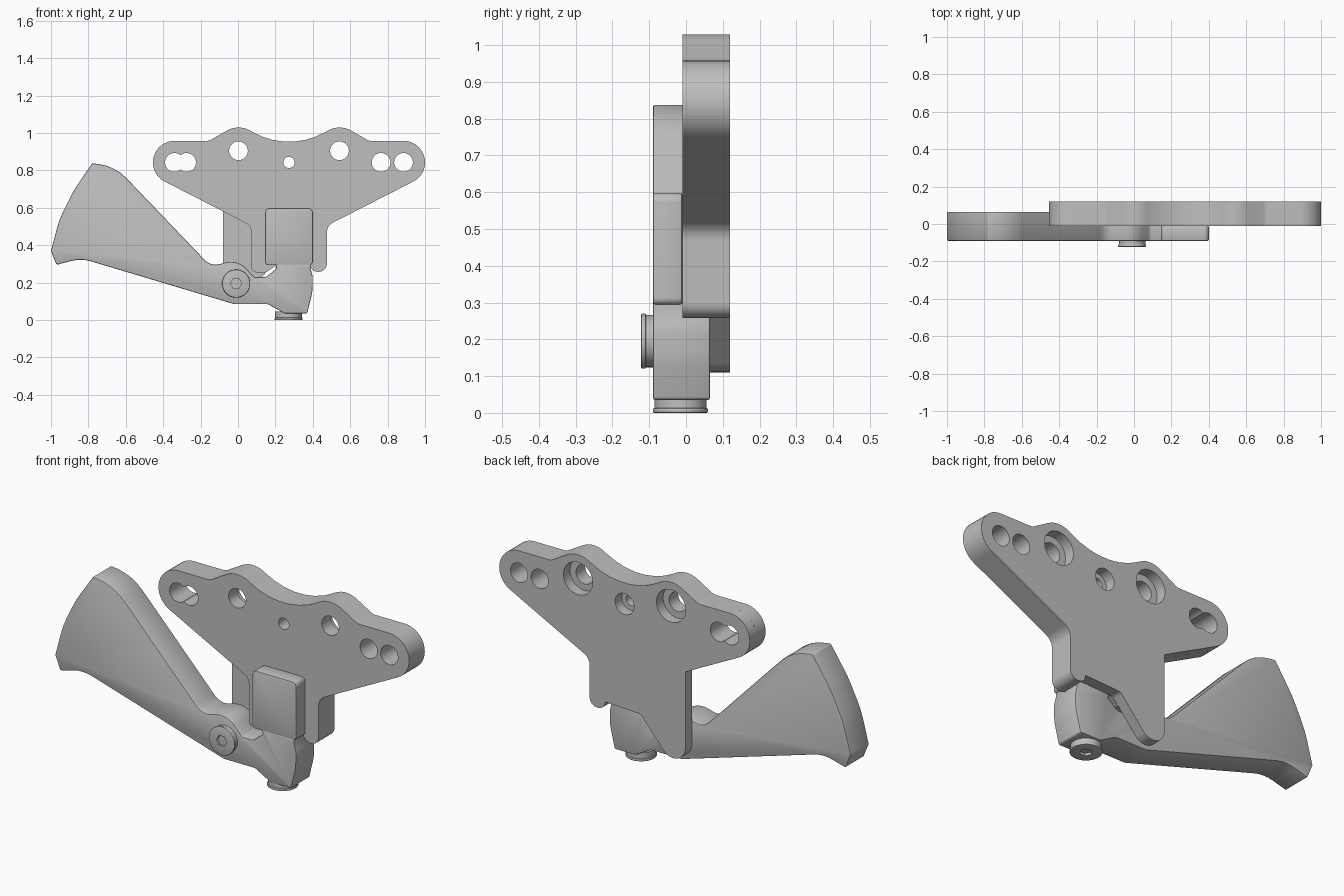
import bpy
import bmesh
from math import radians, tan, sin, cos, pi
from mathutils import Vector

if "Cube" in bpy.data.objects:
    bpy.data.objects.remove(bpy.data.objects["Cube"])

metal = bpy.data.materials.new("grey_metal")
metal.use_nodes = True
GREY = (0.52, 0.52, 0.52, 1)
metal.diffuse_color = GREY
metal.node_tree.nodes["Principled BSDF"].inputs["Base Color"].default_value = GREY


def rounded(corners):
    """Turn (x, z, radius) corners into an outline with filleted corners."""
    out = []
    for i, (x, z, r) in enumerate(corners):
        p = Vector((x, z))
        if r == 0:
            out.append(p)
            continue
        u = (Vector(corners[i - 1][:2]) - p).normalized()
        v = (Vector(corners[(i + 1) % len(corners)][:2]) - p).normalized()
        half = u.angle(v) / 2
        t = r / tan(half)
        c = p + (u + v).normalized() * r / sin(half)
        a, b = (p + u * t - c).normalized(), (p + v * t - c).normalized()
        n = max(2, round((pi - 2 * half) / radians(9)))
        turn = pi - 2 * half
        for k in range(n + 1):
            s = turn * k / n
            out.append(c + (a * sin(turn - s) + b * sin(s)) * r / sin(turn))
    return out


def circle(x, z, r, n=40):
    return [Vector((x + r * cos(2 * pi * k / n), z + r * sin(2 * pi * k / n))) for k in range(n)]


def apply(obj, mod):
    bpy.context.view_layer.objects.active = obj
    bpy.ops.object.modifier_apply(modifier=mod.name)


def prism(name, outline, y0, y1, bevel=0):
    """Extrude an outline in the xz plane from y0 to y1."""
    bm = bmesh.new()
    face = bm.faces.new([bm.verts.new((p.x, y0, p.y)) for p in outline])
    ext = bmesh.ops.extrude_face_region(bm, geom=[face], use_keep_orig=True)["geom"]
    bmesh.ops.translate(bm, vec=(0, y1 - y0, 0),
                        verts=[g for g in ext if isinstance(g, bmesh.types.BMVert)])
    bmesh.ops.recalc_face_normals(bm, faces=bm.faces)
    mesh = bpy.data.meshes.new(name)
    bm.to_mesh(mesh)
    bm.free()
    mesh.materials.append(metal)
    obj = bpy.data.objects.new(name, mesh)
    bpy.context.collection.objects.link(obj)
    if bevel:
        mod = obj.modifiers.new("bevel", 'BEVEL')
        mod.width, mod.segments = bevel, 2
        mod.limit_method, mod.angle_limit = 'ANGLE', radians(50)
        mod.use_clamp_overlap = False
        apply(obj, mod)
    return obj


def cut(obj, outline, y0, y1):
    cutter = prism("cutter", outline, y0, y1)
    cutter.hide_render = True
    mod = obj.modifiers.new("cut", 'BOOLEAN')
    mod.operation, mod.solver, mod.object = 'DIFFERENCE', 'EXACT', cutter
    apply(obj, mod)
    bpy.data.objects.remove(cutter)


def smooth(obj):
    obj.data.polygons.foreach_set("use_smooth", [True] * len(obj.data.polygons))
    obj.data.set_sharp_from_angle(angle=radians(32))


# Mounting plate: symmetric wings, with a stem that is stepped at the back
MID = 0.2725
FRONT, STEP, BACK = -0.01, 0.065, 0.12
wing = [(-0.817, 0.958, 0.115), (-0.155, 0.958, 0.05), (0.0025, 1.049, 0.125)]
top = wing + [(MID, 0.893, 0.388)] + [(2 * MID - x, z, r) for x, z, r in reversed(wing)]
lobe = [(0.475, 0.504, 0.06), (0.475, 0.258, 0.042), (0.39, 0.258, 0.04), (0.385, 0.30, 0)]
front_foot = [(0.2, 0.29, 0.02), (0.15, 0.255, 0.02), (0.07, 0.255, 0.03), (0.07, 0.504, 0.05)]
back_foot = [(0.18, 0.29, 0.03), (0.0235, 0.11, 0.07), (-0.08, 0.11, 0.07), (-0.08, 0.581, 0)]
plate_front = prism("plate_front", rounded(top + lobe + front_foot), FRONT, STEP)
plate_back = prism("plate_back", rounded(top + lobe + back_foot), STEP, BACK)

# Screw holes: x, z, front radius, back radius
holes = [(-0.34, 0.843, 0.05, 0.05), (-0.275, 0.843, 0.05, 0.05),
         (0.765, 0.843, 0.05, 0.05), (0.885, 0.843, 0.05, 0.05),
         (0.0025, 0.905, 0.05, 0.085), (0.5425, 0.905, 0.05, 0.085),
         (MID, 0.843, 0.03, 0.055)]
for x, z, r_front, r_back in holes:
    cut(plate_front, circle(x, z, r_front), FRONT - 0.1, STEP + 0.1)
    cut(plate_back, circle(x, z, r_back), STEP - 0.1, BACK + 0.1)

# Lever: fan-shaped blade, pivot hump, thumb slot and lower head
lever_corners = [
    (-1, 0.37, 0.01), (-0.955, 0.54, 0.5), (-0.88, 0.69, 0.5), (-0.78, 0.838, 0.01),
    (-0.66, 0.825, 0.25), (-0.145, 0.287, 0.08), (0, 0.325, 0.11), (0.085, 0.23, 0.02),
    (0.15, 0.23, 0.03), (0.205, 0.275, 0.012), (0.2, 0.30, 0.01), (0.39, 0.30, 0),
    (0.387, 0.28, 0), (0.4, 0.23, 0.1), (0.398, 0.15, 0.2), (0.37, 0.035, 0.012),
    (0.25, 0.035, 0.03), (0.16, 0.085, 0.03), (-0.02, 0.085, 0.05),
    (-0.84, 0.33, 0.2), (-0.97, 0.295, 0.01)]
lever = prism("lever", rounded(lever_corners), -0.09, STEP, 0.006)

# Raised block that lies against the front of the plate
block_corners = [(0.145, 0.293, 0.02), (0.145, 0.598, 0.025), (0.4, 0.598, 0.025), (0.4, 0.293, 0.02)]
block = prism("lever_block", rounded(block_corners), -0.09, FRONT, 0.006)
parts = [plate_front, plate_back, lever, block]


# Socket screws: flanged head with a hex recess, on a slightly narrower neck
def screw(name, location, tilt):
    head = prism(name + "_head", circle(0, 0, 0.075), 0, 0.013, 0.004)
    cut(head, circle(0, 0, 0.03, 6), -0.1, 0.1)
    neck = prism(name + "_neck", circle(0, 0, 0.071), 0.0125, 0.045)
    for obj in (head, neck):
        obj.location = location
        obj.rotation_euler.x = tilt
        parts.append(obj)


screw("pivot_screw", (-0.01, -0.122, 0.195), 0)
screw("bottom_screw", (0.27, -0.015, 0), pi / 2)

for part in parts:
    smooth(part)
